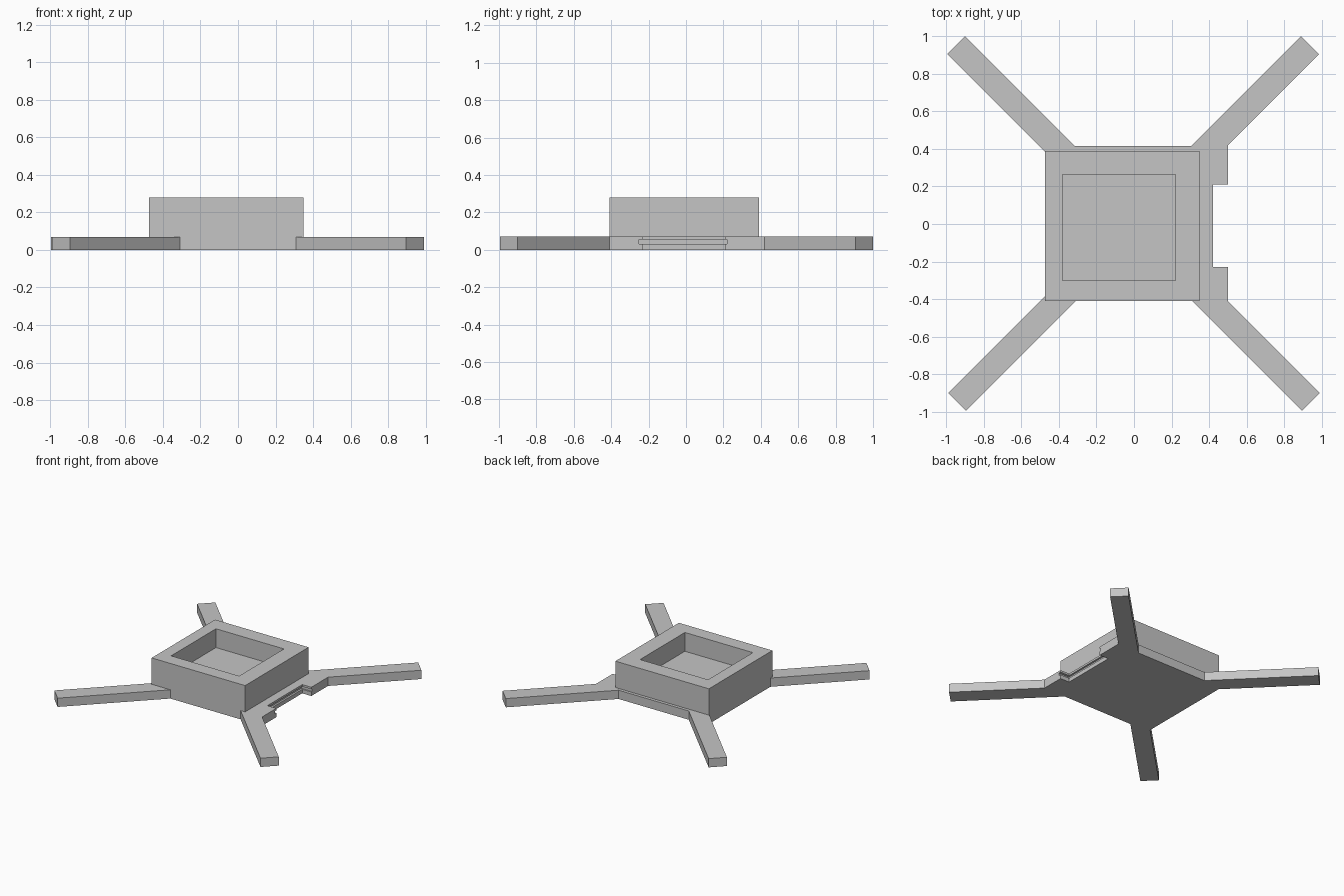
import bpy
import bmesh

cube = bpy.data.objects.get("Cube")
if cube:
    bpy.data.objects.remove(cube, do_unlink=True)

GREY = (0.56, 0.56, 0.56, 1.0)
grey = bpy.data.materials.new("light grey")
grey.use_nodes = True
grey.diffuse_color = GREY
grey.node_tree.nodes["Principled BSDF"].inputs["Base Color"].default_value = GREY


def prism(name, outline, z0, z1):
    """Extrude a flat outline between two heights."""
    bm = bmesh.new()
    face = bm.faces.new([bm.verts.new((x, y, z0)) for x, y in outline])
    top = bmesh.ops.extrude_face_region(bm, geom=[face])["geom"]
    moved = [v for v in top if isinstance(v, bmesh.types.BMVert)]
    bmesh.ops.translate(bm, verts=moved, vec=(0, 0, z1 - z0))
    bmesh.ops.recalc_face_normals(bm, faces=bm.faces)
    mesh = bpy.data.meshes.new(name)
    bm.to_mesh(mesh)
    bm.free()
    mesh.materials.append(grey)
    obj = bpy.data.objects.new(name, mesh)
    bpy.context.collection.objects.link(obj)
    return obj


def rect(x0, x1, y0, y1):
    return [(x0, y0), (x1, y0), (x1, y1), (x0, y1)]


def cut(obj, cutter):
    """Subtract the cutter, apply the result and discard the cutter."""
    cutter.hide_render = True
    mod = obj.modifiers.new("cut", 'BOOLEAN')
    mod.operation = 'DIFFERENCE'
    mod.solver = 'EXACT'
    mod.object = cutter
    bpy.context.view_layer.objects.active = obj
    bpy.ops.object.modifier_apply(modifier=mod.name)
    bpy.data.objects.remove(cutter, do_unlink=True)


PLATE_TOP = 0.07

# Base plate with four diagonal arms and an open notch on the left side
outline = [
    (0.42, -0.23), (0.42, 0.21), (0.50, 0.21), (0.50, 0.42),
    (0.985, 0.905), (0.89, 1.0), (0.305, 0.415),
    (-0.315, 0.415), (-0.90, 1.0), (-0.995, 0.905), (-0.475, 0.385),
    (-0.475, -0.385), (-0.99, -0.90), (-0.895, -0.995), (-0.31, -0.41),
    (0.31, -0.41), (0.895, -0.995), (0.99, -0.90), (0.50, -0.41),
    (0.50, -0.23),
]
plate = prism("base_plate_with_arms", outline, 0, PLATE_TOP)

# Card slot running round the three walls of the notch
cut(plate, prism("slot_cutter", rect(0.405, 0.55, -0.25, 0.22), 0.032, 0.054))

# Square housing with an open pocket
housing = prism("housing", rect(-0.475, 0.35, -0.41, 0.39), PLATE_TOP, 0.28)
cut(housing, prism("pocket_cutter", rect(-0.38, 0.22, -0.30, 0.265), 0.13, 0.4))
